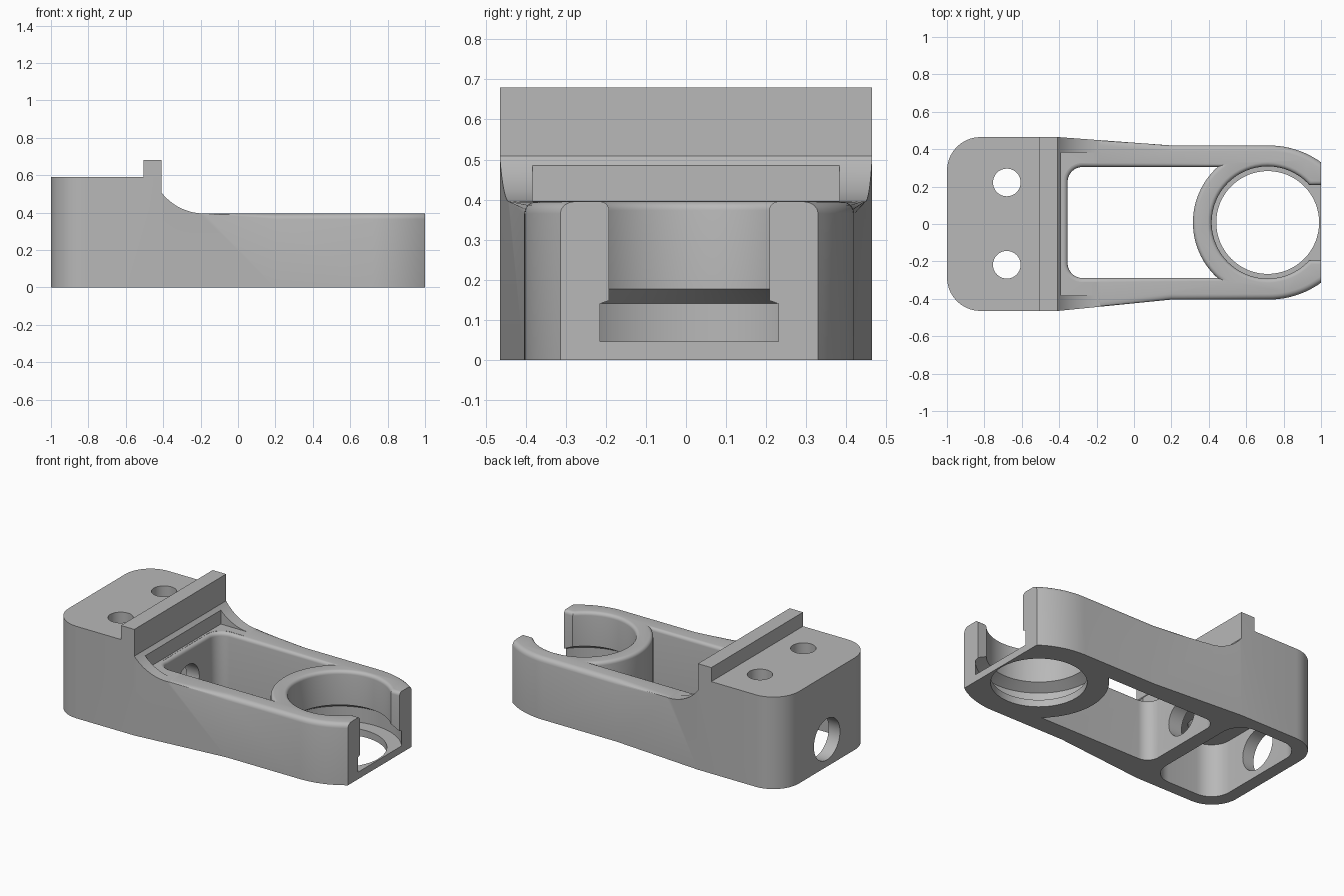
import bpy, bmesh
from math import sin, cos, pi, sqrt, asin, atan2

cube = bpy.data.objects.get("Cube")
if cube:
    bpy.data.objects.remove(cube, do_unlink=True)

grey = bpy.data.materials.new("plain grey")
grey.use_nodes = True
grey.diffuse_color = (0.48, 0.48, 0.48, 1)
grey.node_tree.nodes["Principled BSDF"].inputs["Base Color"].default_value = (0.48, 0.48, 0.48, 1)

MID = 0.008     # centre line of the arm
TOP = 0.395     # top of the arm
RING_X = 0.715  # centre of the clip ring


def loft(name, rings):
    """Closed solid through rings that share one point count."""
    bm = bmesh.new()
    loops = [[bm.verts.new(p) for p in ring] for ring in rings]
    n = len(loops[0])
    for a, b in zip(loops, loops[1:]):
        for i in range(n):
            j = (i + 1) % n
            bm.faces.new((a[i], a[j], b[j], b[i]))
    bm.faces.new(loops[0])
    bm.faces.new(loops[-1])
    bmesh.ops.recalc_face_normals(bm, faces=bm.faces)
    mesh = bpy.data.meshes.new(name)
    bm.to_mesh(mesh)
    bm.free()
    obj = bpy.data.objects.new(name, mesh)
    bpy.context.collection.objects.link(obj)
    mesh.materials.append(grey)
    return obj


def at_z(outline, z):
    return [(x, y, z) for x, y in outline]


def prism(name, outline, z0, z1):
    return loft(name, [at_z(outline, z0), at_z(outline, z1)])


def arc(cx, cy, r, a0, a1, n=10):
    return [(cx + r * cos(a0 + (a1 - a0) * i / n), cy + r * sin(a0 + (a1 - a0) * i / n))
            for i in range(n + 1)]


def rounded(x0, x1, y, r):
    return (arc(x1 - r, y - r, r, 0, pi / 2) + arc(x0 + r, y - r, r, pi / 2, pi)
            + arc(x0 + r, r - y, r, pi, 1.5 * pi) + arc(x1 - r, r - y, r, 1.5 * pi, 2 * pi))


def circle(cx, cy, r, n=64):
    return arc(cx, cy, r, 0, 2 * pi, n)[:-1]


def boolean(obj, other, operation="DIFFERENCE"):
    mod = obj.modifiers.new("cut", "BOOLEAN")
    mod.operation = operation
    mod.solver = "EXACT"
    mod.object = other
    bpy.context.view_layer.objects.active = obj
    bpy.ops.object.modifier_apply(modifier=mod.name)
    bpy.data.objects.remove(other, do_unlink=True)


def flare(r):
    """Steps (offset, z) of a rounded top edge of radius r."""
    return [(r - r * cos(i * pi / 10), TOP - r + r * sin(i * pi / 10)) for i in range(6)]


# Plan outline: rounded rear block, tapering arm, curved tips
half = [(-0.41, 0.465), (0.2, 0.412 )]
tip = [(x, y) for x, y in arc(0.72, 0.412 - 0.48, 0.48, pi / 2, pi / 2 - asin(0.28 / 0.48), 12)]
left_side = arc(-0.82, 0.285, 0.18, pi, pi / 2) + half[:1] + [(x, y + MID) for x, y in half[1:] + tip]
right_side = arc(-0.82, 0.285, 0.18, pi, pi / 2) + half[:1] + [(x, y - MID) for x, y in half[1:] + tip]
plan = left_side + [(x, -y) for x, y in reversed(right_side)]
plan_solid = prism("plan_solid", plan, -0.1, 0.9)

# Side profile: block, clamping lip, cove and low arm
cove = arc(-0.18, TOP + 0.29, 0.29, -pi / 2, -pi / 2 - asin(0.23 / 0.29), 12)
side = [(-1.1, 0), (1.1, 0), (1.1, TOP)] + cove + [
    (-0.41, 0.68), (-0.505, 0.68), (-0.505, 0.59), (-1.1, 0.59)]
body = loft("bracket_body", [[(x, y, z) for x, z in side] for y in (-0.6, 0.6)])
boolean(body, plan_solid, "INTERSECT")

# Round the arm's outer top edges
bm = bmesh.new()
bm.from_mesh(body.data)
bmesh.ops.remove_doubles(bm, verts=bm.verts, dist=0.0002)
rim = []
for e in bm.edges:
    mid = (e.verts[0].co + e.verts[1].co) / 2
    if len(e.link_faces) == 2 and abs(mid.z - TOP) < 0.001 and -0.17 < mid.x < 0.995:
        if min(abs(f.normal.z) for f in e.link_faces) < 0.1:
            rim.append(e)
bmesh.ops.bevel(bm, geom=rim, offset=0.03, segments=4, profile=0.5, affect="EDGES")
bm.to_mesh(body.data)
bm.free()

# Recess in front of the lip
boolean(body, prism("recess", [(-0.39, -0.383), (0, -0.383), (0, 0.383), (-0.39, 0.383)],
                    TOP + 0.001, 0.49))


# Arm window, bounded by the round wall of the ring
def window(d):
    y, r, ring = 0.297 + d, 0.08 + d, 0.4 - d
    x0 = -0.355 - d
    a = atan2(y, -sqrt(ring * ring - y * y))
    pts = (arc(x0 + r, y - r, r, pi / 2, pi) + arc(x0 + r, r - y, r, pi, 1.5 * pi)
           + arc(RING_X, 0, ring, 2 * pi - a, a, 28))
    return [(px, py + MID) for px, py in pts]


rings = [at_z(window(0), -0.1)] + [at_z(window(d), z) for d, z in flare(0.022)]
boolean(body, loft("window", rings + [at_z(window(0.022), 0.48)]))

# Stepped bore of the ring: floor hole, groove, conical shoulder, upper bore
steps = [(0.275, -0.1), (0.275, 0.045), (0.362, 0.045), (0.362, 0.14), (0.3, 0.177)]
steps += [(0.3 + d, z) for d, z in flare(0.022)] + [(0.322, 0.6)]
boolean(body, loft("bore", [at_z(circle(RING_X, MID, r), z) for r, z in steps]))


# Open mouth between the tips
def mouth(d):
    return [(0.78, MID - 0.2 - d), (1.2, MID - 0.2 - d), (1.2, MID + 0.2 + d), (0.78, MID + 0.2 + d)]


rings = [at_z(mouth(0), 0.1)] + [at_z(mouth(d), z) for d, z in flare(0.022)]
boolean(body, loft("mouth", rings + [at_z(mouth(0.022), 0.6)]))

# Pocket under the rear block and its two screw holes
boolean(body, prism("pocket", rounded(-0.92, -0.45, 0.385, 0.13), -0.1, 0.34))
for y in (-0.218, 0.222):
    boolean(body, prism("screw_hole", circle(-0.68, y, 0.074, 40), 0.2, 0.8))

# Cable holes through the rear wall and the partition
for x0, x1, r in ((-1.1, -0.85, 0.132), (-0.6, -0.3, 0.115)):
    boolean(body, loft("cable_hole", [[(x, a, b) for a, b in circle(0, 0.175, r, 48)] for x in (x0, x1)]))

bpy.ops.object.select_all(action="DESELECT")
body.select_set(True)
bpy.context.view_layer.objects.active = body
bpy.ops.object.shade_smooth_by_angle(angle=pi / 6)
